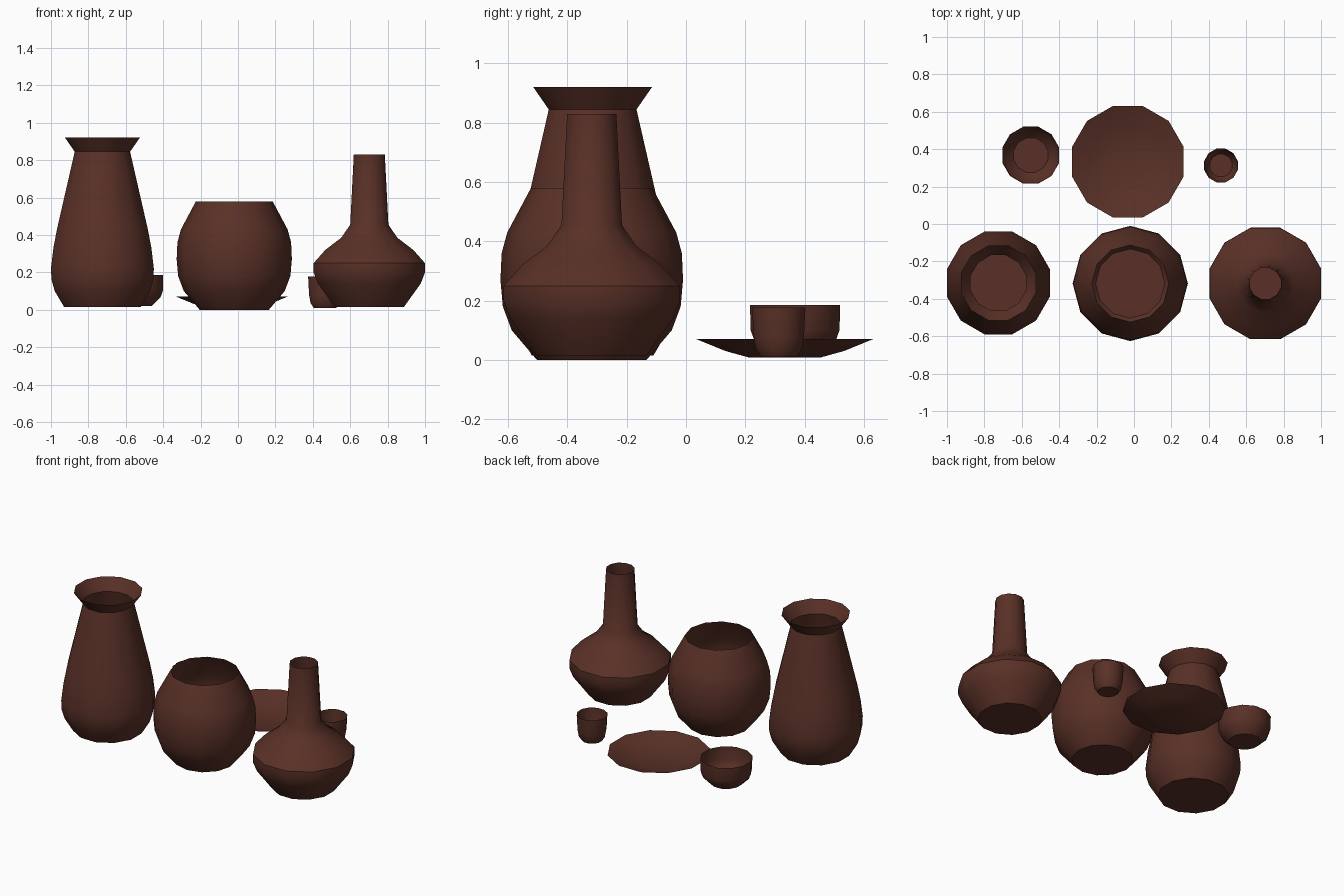
import bpy, bmesh, math

cube = bpy.data.objects.get("Cube")
if cube:
    bpy.data.objects.remove(cube)

SIDES = 12

# One dark terracotta clay for all the pottery
clay = bpy.data.materials.new("dark_clay")
colour = (0.1, 0.03, 0.02, 1)
clay.diffuse_color = colour
clay.use_nodes = True
bsdf = clay.node_tree.nodes["Principled BSDF"]
bsdf.inputs["Base Color"].default_value = colour
bsdf.inputs["Roughness"].default_value = 0.8


def turned(name, x, y, profile, flat_front=True):
    """Open thin-walled vessel from a (radius, height) profile, with a closed base."""
    turn = math.pi / SIDES if flat_front else 0
    grow = 1 / math.cos(turn)
    bm = bmesh.new()
    rings = []
    for r, z in profile:
        ring = []
        for i in range(SIDES):
            a = turn + 2 * math.pi * i / SIDES
            ring.append(bm.verts.new((r * grow * math.cos(a), r * grow * math.sin(a), z)))
        rings.append(ring)
    for low, high in zip(rings, rings[1:]):
        for i in range(SIDES):
            j = (i + 1) % SIDES
            bm.faces.new((low[i], low[j], high[j], high[i]))
    bm.faces.new(rings[0][::-1])
    mesh = bpy.data.meshes.new(name)
    bm.to_mesh(mesh)
    bm.free()
    mesh.materials.append(clay)
    ob = bpy.data.objects.new(name, mesh)
    ob.location = (x, y, 0)
    bpy.context.collection.objects.link(ob)
    bpy.ops.object.select_all(action="DESELECT")
    ob.select_set(True)
    bpy.context.view_layer.objects.active = ob
    bpy.ops.object.shade_smooth_by_angle(angle=math.radians(40))
    return ob


# Tall vase with flared rim
turned("tall_vase", -0.725, -0.315, [
    (0.205, 0.015), (0.255, 0.1), (0.272, 0.16), (0.275, 0.22),
    (0.262, 0.33), (0.243, 0.43), (0.148, 0.845), (0.2, 0.92)])

# Round pot
turned("round_pot", -0.02, -0.318, [
    (0.185, 0), (0.27, 0.1), (0.3, 0.18), (0.308, 0.27),
    (0.304, 0.36), (0.285, 0.43), (0.205, 0.58)], flat_front=False)

# Long necked bottle
turned("bottle", 0.702, -0.318, [
    (0.185, 0.015), (0.275, 0.14), (0.298, 0.2), (0.297, 0.25),
    (0.235, 0.32), (0.15, 0.385), (0.102, 0.455), (0.083, 0.83)])

# Shallow plate
turned("plate", -0.033, 0.333, [
    (0.12, 0.008), (0.2, 0.03), (0.298, 0.07)])

# Small bowl
turned("small_bowl", -0.552, 0.368, [
    (0.092, 0.02), (0.137, 0.065), (0.15, 0.1), (0.152, 0.185)])

# Small cup
turned("small_cup", 0.465, 0.313, [
    (0.06, 0.01), (0.077, 0.035), (0.085, 0.08), (0.09, 0.177)])
